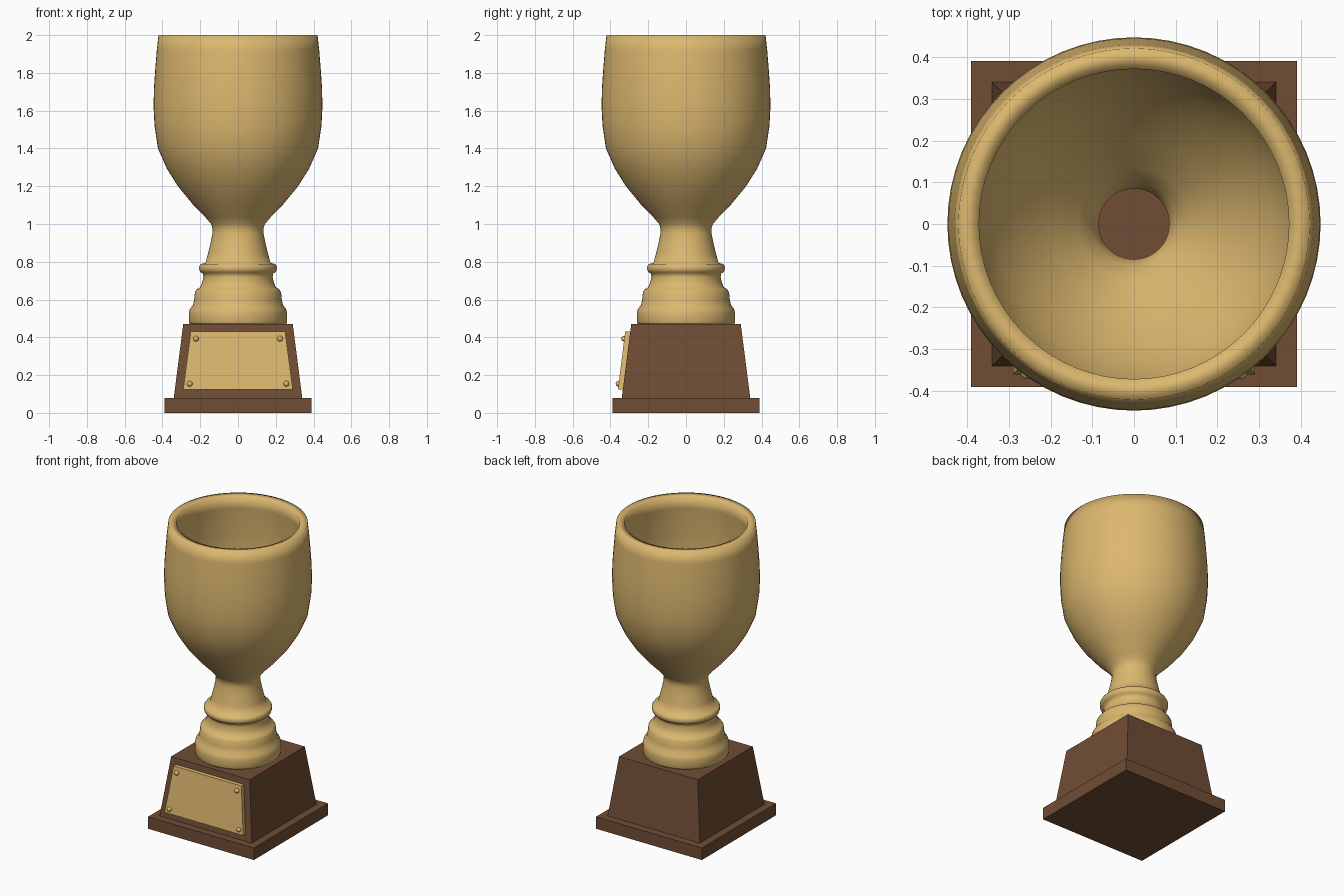
import bpy
import math

if "Cube" in bpy.data.objects:
    bpy.data.objects.remove(bpy.data.objects["Cube"])


def material(name, color):
    m = bpy.data.materials.new(name)
    m.diffuse_color = color
    m.use_nodes = True
    m.node_tree.nodes["Principled BSDF"].inputs["Base Color"].default_value = m.diffuse_color
    return m


GOLD = material("gold", (0.72, 0.48, 0.16, 1))
WOOD = material("wood", (0.16, 0.075, 0.035, 1))


def make(name, verts, faces, mat, smooth=False):
    me = bpy.data.meshes.new(name)
    me.from_pydata(verts, [], faces)
    me.materials.append(mat)
    if smooth:
        me.polygons.foreach_set("use_smooth", [True] * len(me.polygons))
    ob = bpy.data.objects.new(name, me)
    bpy.context.collection.objects.link(ob)
    return ob


BOX_FACES = [(3, 2, 1, 0), (4, 5, 6, 7), (0, 1, 5, 4),
             (1, 2, 6, 5), (2, 3, 7, 6), (3, 0, 4, 7)]


def block(name, low, high, mat):
    """Tapered box; low/high = (half width, front y, back y, z)."""
    verts = []
    for w, f, b, z in (low, high):
        verts += [(-w, f, z), (w, f, z), (w, b, z), (-w, b, z)]
    return make(name, verts, BOX_FACES, mat)


def lathe(name, profile, mat, n=64):
    verts = [(r * math.cos(2 * math.pi * j / n), r * math.sin(2 * math.pi * j / n), z)
             for r, z in profile for j in range(n)]
    faces = [(i * n + j, i * n + (j + 1) % n, (i + 1) * n + (j + 1) % n, (i + 1) * n + j)
             for i in range(len(profile) - 1) for j in range(n)]
    return make(name, verts, faces, mat, True)


# Wooden pedestal
block("plinth", (0.39, -0.39, 0.39, 0), (0.39, -0.39, 0.39, 0.08), WOOD)
block("pedestal", (0.34, -0.34, 0.34, 0.08), (0.29, -0.29, 0.29, 0.47), WOOD)

# Front plate, following the slope of the pedestal
block("name_plate", (0.29, -0.36, -0.32, 0.125), (0.25, -0.322, -0.285, 0.43), GOLD)

# Rivets in the plate corners
for x, y, z in ((0.222, -0.328, 0.393), (0.256, -0.357, 0.154)):
    for side in (-1, 1):
        bpy.ops.mesh.primitive_uv_sphere_add(segments=16, ring_count=10, radius=0.015,
                                             location=(side * x, y, z))
        rivet = bpy.context.object
        rivet.name = "rivet"
        rivet.data.materials.append(GOLD)
        bpy.ops.object.shade_smooth()

# Cup: stepped foot, ring, neck and bowl, as an open shell with thick walls
profile = [
    (0.256, 0.47), (0.26, 0.48), (0.26, 0.53), (0.255, 0.55), (0.238, 0.57),
    (0.232, 0.60), (0.228, 0.64), (0.218, 0.655), (0.200, 0.665), (0.190, 0.69),
    (0.183, 0.72), (0.186, 0.738), (0.200, 0.745), (0.206, 0.76), (0.206, 0.775),
    (0.198, 0.787), (0.172, 0.795), (0.160, 0.84), (0.145, 0.90), (0.135, 0.95),
    (0.134, 0.975), (0.143, 1.0), (0.172, 1.035), (0.240, 1.105), (0.318, 1.20),
    (0.375, 1.29), (0.424, 1.40), (0.442, 1.52), (0.447, 1.62), (0.445, 1.72),
    (0.438, 1.82), (0.430, 1.92), (0.421, 2.0)]
cup = lathe("cup", profile, GOLD)
wall = cup.modifiers.new("wall", "SOLIDIFY")
wall.thickness = 0.05
wall.offset = -1
